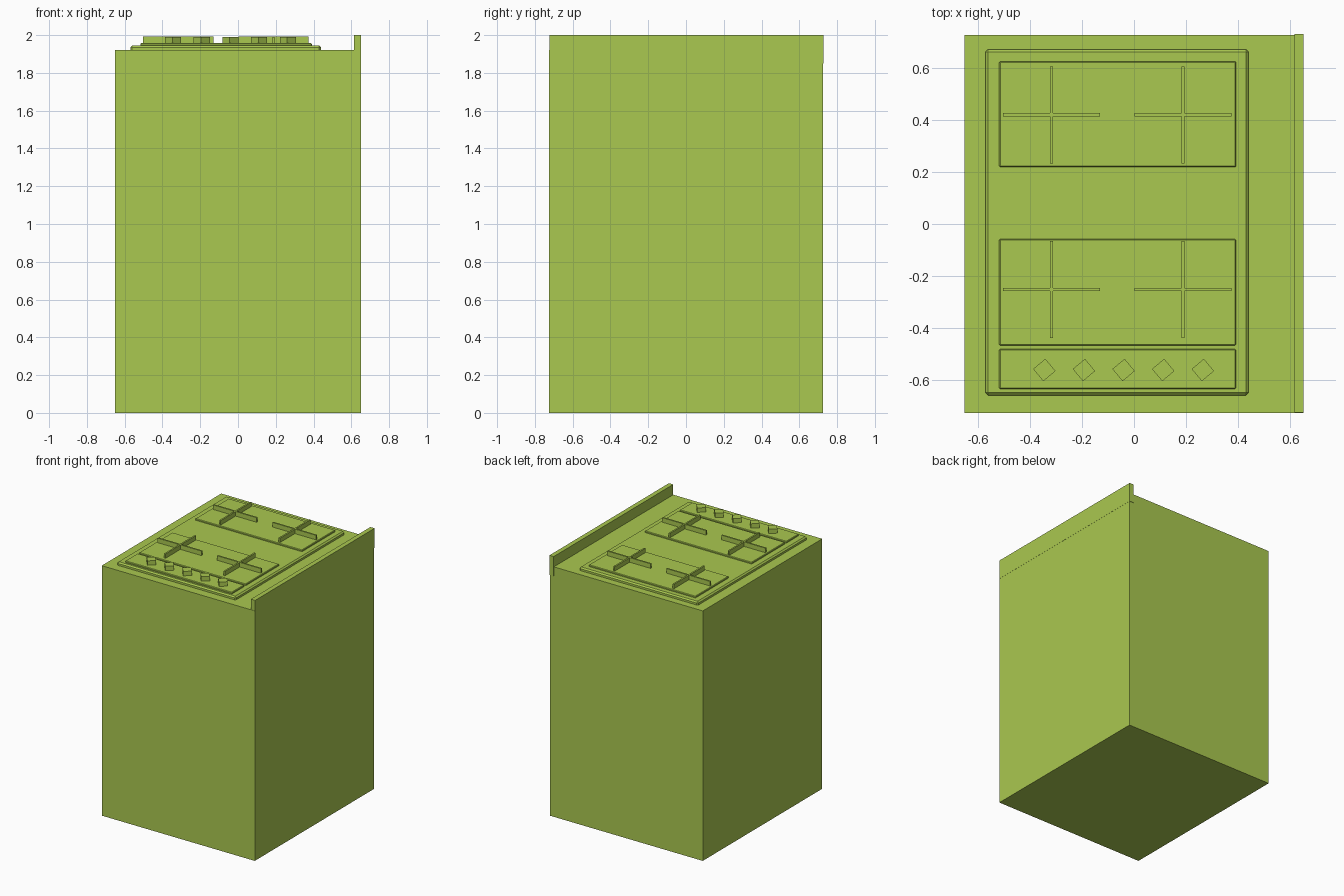
import bpy, bmesh, math
from mathutils import Matrix

if "Cube" in bpy.data.objects:
    bpy.data.objects.remove(bpy.data.objects["Cube"])

mat = bpy.data.materials.new("green_enamel")
mat.diffuse_color = (0.40, 0.58, 0.08, 1)
mat.use_nodes = True
mat.node_tree.nodes["Principled BSDF"].inputs["Base Color"].default_value = mat.diffuse_color


def add_object(name, bm):
    mesh = bpy.data.meshes.new(name)
    bm.to_mesh(mesh)
    bm.free()
    mesh.materials.append(mat)
    obj = bpy.data.objects.new(name, mesh)
    bpy.context.collection.objects.link(obj)
    return obj


def add_box(bm, x0, x1, y0, y1, z0, z1):
    m = Matrix.Translation(((x0 + x1) / 2, (y0 + y1) / 2, (z0 + z1) / 2))
    m = m @ Matrix.Diagonal((x1 - x0, y1 - y0, z1 - z0, 1))
    bmesh.ops.create_cube(bm, size=1, matrix=m)


def box(name, *bounds, chamfer=0):
    bm = bmesh.new()
    add_box(bm, *bounds)
    if chamfer:
        # chamfer everything except the rim that sits on the part below
        edges = [e for e in bm.edges if max(v.co.z for v in e.verts) > bounds[5] - 1e-5]
        bmesh.ops.bevel(bm, geom=edges, offset=chamfer, segments=1,
                        profile=0.5, affect='EDGES')
    return add_object(name, bm)


# Cabinet and upright back rail
box("oven_body", -0.65, 0.65, -0.725, 0.725, 0, 1.92)
box("back_rail", 0.615, 0.651, -0.723, 0.728, 1.85, 2.0)

# Cooktop plate with raised burner panels and control panel
box("cooktop_plate", -0.57, 0.44, -0.657, 0.67, 1.915, 1.945, chamfer=0.01)
for name, y0, y1 in (("rear_burner_panel", 0.218, 0.624),
                     ("front_burner_panel", -0.466, -0.058),
                     ("control_panel", -0.633, -0.48)):
    box(name, -0.517, 0.391, y0, y1, 1.94, 1.957, chamfer=0.004)

# Cross-shaped pan supports
ARM, HALF = 0.186, 0.006
for row, y in (("rear", 0.419), ("front", -0.251)):
    for side, x in (("left", -0.316), ("right", 0.188)):
        bm = bmesh.new()
        add_box(bm, x - ARM, x + ARM, y - HALF, y + HALF, 1.95, 1.992)
        add_box(bm, x - HALF, x + HALF, y - ARM, y + ARM, 1.95, 1.991)
        add_object(f"{row}_{side}_pan_support", bm)

# Square knobs set on their corners
for i in range(5):
    bm = bmesh.new()
    m = Matrix.Translation((-0.344 + i * 0.152, -0.56, 1.971)) @ Matrix.Rotation(math.radians(-5), 4, 'Z')
    bmesh.ops.create_cone(bm, cap_ends=True, segments=4, radius1=0.043,
                          radius2=0.043, depth=0.04, matrix=m)
    add_object(f"knob_{i + 1}", bm)
